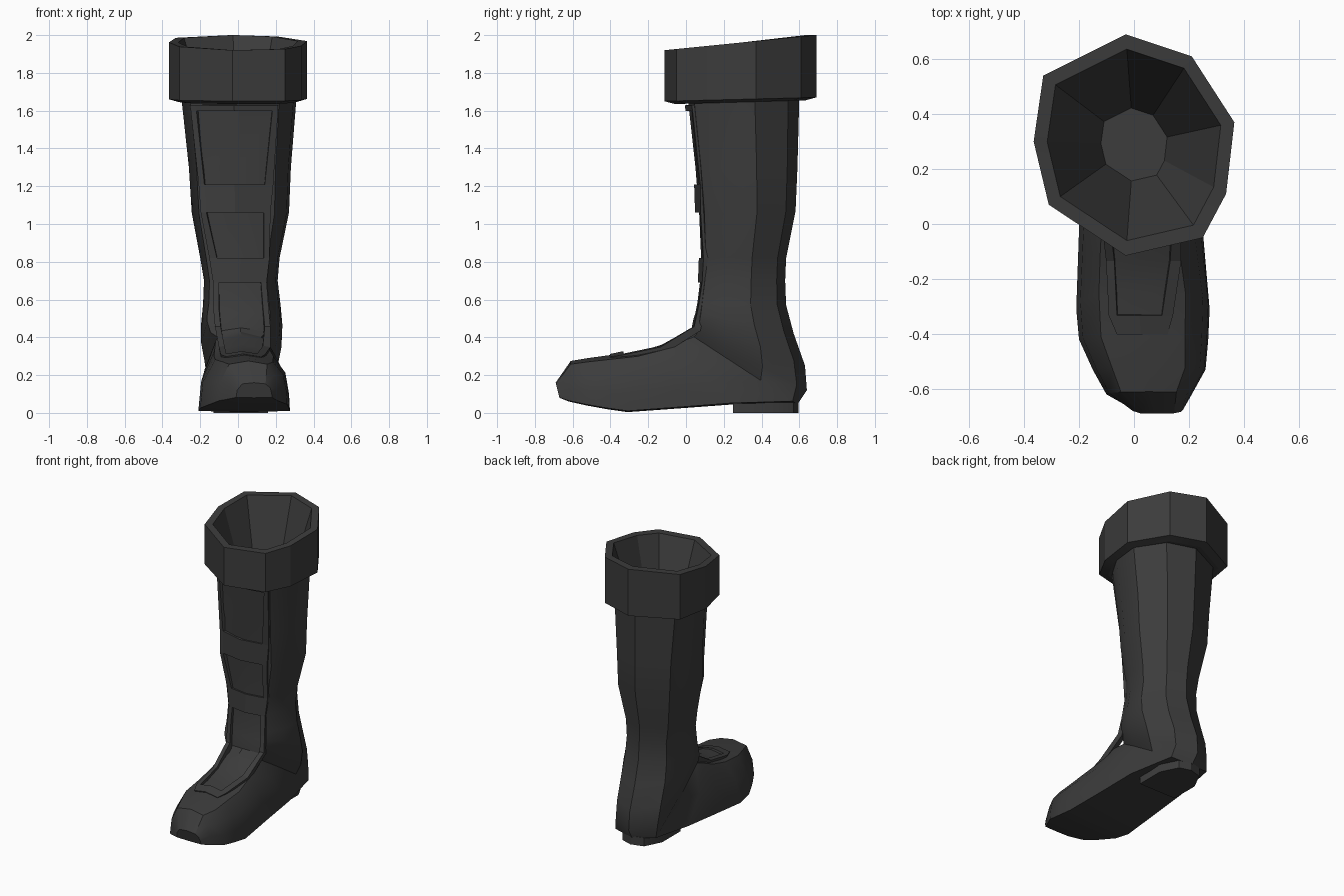
import bpy
import bmesh
import math

if "Cube" in bpy.data.objects:
    bpy.data.objects.remove(bpy.data.objects["Cube"])

COLOUR = (0.045, 0.045, 0.045, 1)
leather = bpy.data.materials.new("charcoal leather")
leather.use_nodes = True
leather.diffuse_color = COLOUR
bsdf = leather.node_tree.nodes["Principled BSDF"]
bsdf.inputs["Base Color"].default_value = COLOUR
bsdf.inputs["Roughness"].default_value = 0.8


def add_object(name, bm):
    mesh = bpy.data.meshes.new(name)
    bm.to_mesh(mesh)
    bm.free()
    mesh.materials.append(leather)
    obj = bpy.data.objects.new(name, mesh)
    bpy.context.collection.objects.link(obj)
    return obj


def loft(name, rings, cap_start=True, cap_end=True, angle=30):
    """Skin a list of equal-sized point rings."""
    bm = bmesh.new()
    loops = [[bm.verts.new(p) for p in ring] for ring in rings]
    n = len(loops[0])
    for a, b in zip(loops, loops[1:]):
        for i in range(n):
            j = (i + 1) % n
            bm.faces.new((a[i], a[j], b[j], b[i]))
    if cap_start:
        bm.faces.new(loops[0])
    if cap_end:
        bm.faces.new(loops[-1])
    bmesh.ops.recalc_face_normals(bm, faces=bm.faces)
    obj = add_object(name, bm)
    bpy.ops.object.select_all(action="DESELECT")
    obj.select_set(True)
    bpy.context.view_layer.objects.active = obj
    bpy.ops.object.shade_smooth_by_angle(angle=math.radians(angle))


def sweep_back(z):
    """How far the low-x front panel turns away: grows towards the cuff."""
    return min(1, max(0, (z - 1.05) / .6))


# Boot body: sections swing from upright at the toe to level in the shaft.
# Sections as (across, front-to-back) points for the shaft and the foot
SHAFT = [(0, 0), (.7, .055), (.95, .28), (1, .6), (.58, .9),
         (-.08, 1), (-.86, .81), (-1, .52), (-.85, .07)]
FOOT = [(0, 0), (.64, .08), (.9, .35), (.98, .7), (1, .98),
        (0, 1), (-1, .98), (-.94, .5), (-.66, .08)]


def section(fy, fz, by, bz, left, right, foot):
    mid, wide = (left + right) / 2, (right - left) / 2
    ring = []
    for (u0, v0), (u1, v1) in zip(SHAFT, FOOT):
        u, v = u0 + (u1 - u0) * foot, v0 + (v1 - v0) * foot
        if u0 == -.85:
            v += .16 * sweep_back(fz)
        ring.append((mid + u * wide, fy + (by - fy) * v, fz + (bz - fz) * v))
    return ring


# front y, front z, back y, back z, low x, high x, foot shape amount
BODY = [
    (-.69, .16, -.67, .08, -.01, .18, 1),
    (-.61, .275, -.62, .06, -.10, .21, 1),
    (-.52, .29, -.53, .04, -.15, .26, 1),
    (-.41, .305, -.42, .02, -.20, .27, 1),
    (-.25, .325, -.31, .004, -.21, .275, 1),
    (-.13, .36, -.02, .025, -.20, .25, 1),
    (-.04, .41, .25, .045, -.19, .23, 1),
    (.00, .43, .59, .045, -.155, .18, .7),
    (.03, .45, .64, .12, -.18, .21, .15),
    (.04, .50, .63, .25, -.195, .23, 0),
    (.05, .53, .57, .42, -.195, .235, 0),
    (.06, .58, .53, .57, -.185, .225, 0),
    (.075, .70, .525, .70, -.18, .21, 0),
    (.08, .82, .53, .82, -.20, .22, 0),
    (.07, 1.05, .58, 1.07, -.245, .27, 0),
    (.05, 1.30, .59, 1.30, -.26, .28, 0),
    (.01, 1.66, .60, 1.68, -.30, .31, 0),
]
loft("boot_body", [section(*row) for row in BODY], cap_end=False)

# Flared cuff with a tapering lining and a floor inside
CUFF = [(-.03, .69), (.21, .61), (.365, .37), (.335, .11), (.25, -.05),
        (-.03, -.115), (-.31, .07), (-.365, .30), (-.33, .54)]


def cuff_ring(scale, z, tilt):
    return [(x * scale, .29 + (y - .29) * scale, z + tilt * (y + .115) / .8)
            for x, y in CUFF]


loft("cuff", [
    cuff_ring(.70, 1.64, .02),
    cuff_ring(.86, 1.635, .02),
    cuff_ring(1, 1.65, .02),
    cuff_ring(1, 1.92, .08),
    cuff_ring(.865, 1.92, .08),
    cuff_ring(.33, 1.35, 0),
], cap_start=False, angle=20)

# Front trim: raised frame with three openings, folded along its middle
# y, z, outer low x, inner low x, inner high x, outer high x, open below
TRIM = [
    (.005, 1.63, -.25, -.22, .18, .21, False),
    (.01, 1.60, -.245, -.215, .18, .21, True),
    (.055, 1.21, -.205, -.175, .14, .185, False),
    (.06, 1.06, -.195, -.165, .135, .17, True),
    (.08, .82, -.15, -.11, .135, .165, False),
    (.075, .69, -.13, -.10, .12, .15, True),
    (.055, .56, -.13, -.10, .13, .16, True),
    (.03, .45, -.12, -.09, .14, .17, True),
    (-.13, .36, -.10, -.07, .13, .17, True),
    (-.33, .315, -.09, -.06, .10, .14, False),
    (-.40, .30, -.06, -.05, .10, .12, False),
]


def trim_row(y, z, low, inner_low, inner_high, high):
    mid = (inner_low + inner_high) / 2
    points = []
    for x in (low, inner_low, mid, inner_high, high):
        slope = .16 + .4 * sweep_back(z) * (x < mid)
        drop = slope * abs(x - mid)
        points.append((x, y + drop, z) if z > .4 else (x, y, z - drop))
    return points


bm = bmesh.new()
grid = [[bm.verts.new(p) for p in trim_row(*row[:-1])] for row in TRIM]
for a, b, row in zip(grid, grid[1:], TRIM):
    for i in range(4):
        if i in (0, 3) or not row[-1]:
            bm.faces.new((a[i], b[i], b[i + 1], a[i + 1]))
trim = add_object("front_trim", bm)
solid = trim.modifiers.new("thickness", "SOLIDIFY")
solid.thickness = .04
solid.offset = -.4

# Heel block: rounded at the back
HEEL = [(-.13, .25), (.16, .25), (.16, .45), (.10, .57), (.02, .595),
        (-.07, .57), (-.13, .45)]
loft("heel_block", [[(x, y, z) for x, y in HEEL] for z in (0, .06)])
